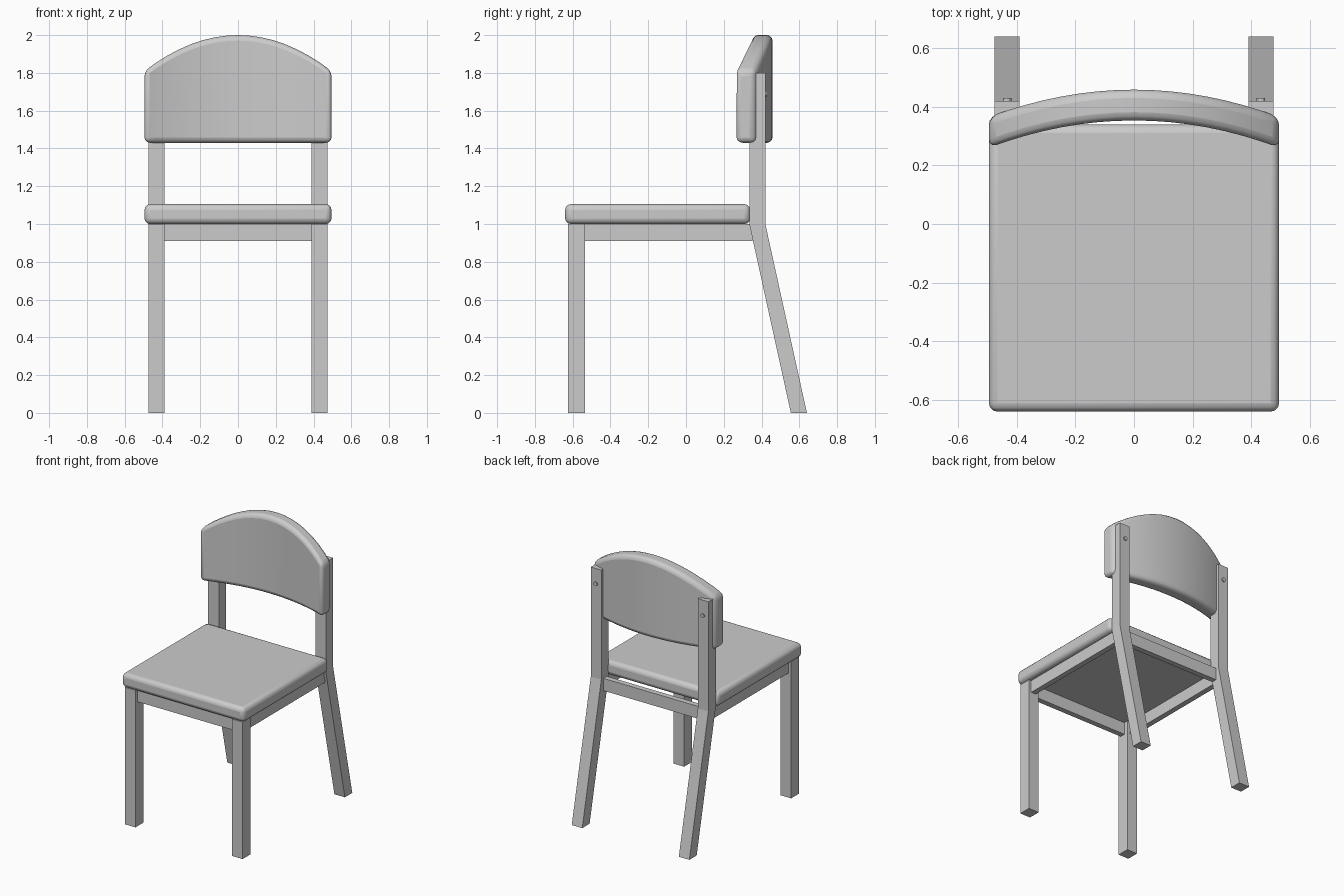
import bpy
import bmesh
import math
from mathutils import Matrix

if "Cube" in bpy.data.objects:
    bpy.data.objects.remove(bpy.data.objects["Cube"], do_unlink=True)

grey = bpy.data.materials.new("plain grey")
grey.use_nodes = True
grey.diffuse_color = (0.6, 0.6, 0.6, 1)
grey.node_tree.nodes["Principled BSDF"].inputs["Base Color"].default_value = (0.6, 0.6, 0.6, 1)


def finish(name, bm, bevel=0.0):
    bmesh.ops.recalc_face_normals(bm, faces=bm.faces)
    mesh = bpy.data.meshes.new(name)
    bm.to_mesh(mesh)
    bm.free()
    mesh.materials.append(grey)
    obj = bpy.data.objects.new(name, mesh)
    bpy.context.collection.objects.link(obj)
    if bevel:
        mod = obj.modifiers.new("rounded edges", "BEVEL")
        mod.width = bevel
        mod.segments = 3
        mod.limit_method = "ANGLE"
        mod.angle_limit = math.radians(40)
        bpy.ops.object.select_all(action="DESELECT")
        obj.select_set(True)
        bpy.context.view_layer.objects.active = obj
        bpy.ops.object.shade_smooth_by_angle(angle=math.radians(35))
    return obj


def box(name, x, y, z, bevel=0.0):
    bm = bmesh.new()
    bmesh.ops.create_cube(bm, size=1)
    for v in bm.verts:
        for i, (low, high) in enumerate((x, y, z)):
            v.co[i] = low if v.co[i] < 0 else high
    return finish(name, bm, bevel)


def extrude_side_profile(name, points, x0, x1):
    # Side outline in (y, z), pulled across x
    bm = bmesh.new()
    face = bm.faces.new([bm.verts.new((x0, y, z)) for y, z in points])
    new = bmesh.ops.extrude_face_region(bm, geom=[face])["geom"]
    moved = [g for g in new if isinstance(g, bmesh.types.BMVert)]
    bmesh.ops.translate(bm, verts=moved, vec=(x1 - x0, 0, 0))
    return finish(name, bm)


# Seat pad
box("seat", (-0.495, 0.495), (-0.64, 0.34), (1.0, 1.105), 0.03)

# Legs, side rails and screws for each side
back_leg_outline = [(0.555, 0), (0.64, 0), (0.42, 1.0), (0.42, 1.8), (0.335, 1.8), (0.335, 1.0)]
for side, s in (("left", 1), ("right", -1)):
    inner, outer = sorted((s * 0.39, s * 0.475))
    box(side + "_front_leg", (inner, outer), (-0.625, -0.535), (0, 1.0))
    extrude_side_profile(side + "_back_leg", back_leg_outline, inner, outer)
    rail = tuple(sorted((s * 0.415, s * 0.455)))
    box(side + "_side_rail", rail, (-0.535, 0.353), (0.91, 1.0))
    bm = bmesh.new()
    bmesh.ops.create_cone(bm, cap_ends=True, segments=12, radius1=0.014, radius2=0.014, depth=0.02,
                          matrix=Matrix.Translation((s * 0.4325, 0.42, 1.69)) @ Matrix.Rotation(math.pi / 2, 4, "X"))
    finish(side + "_screw", bm)

# Cross rails
box("front_rail", (-0.39, 0.39), (-0.605, -0.565), (0.91, 1.0))
box("back_rail", (-0.39, 0.39), (0.355, 0.395), (0.91, 1.0))

# Curved, arched backrest
bm = bmesh.new()
steps = 16
rings = []
for i in range(steps + 1):
    t = 2 * i / steps - 1
    x, y, top = 0.495 * t, 0.353 - 0.093 * t * t, 2.0 - 0.19 * t * t
    corners = [(y, 1.43), (y + 0.105, 1.43), (y + 0.105, top), (y, top)]
    rings.append([bm.verts.new((x, cy, cz)) for cy, cz in corners])
for a, b in zip(rings, rings[1:]):
    for j in range(4):
        k = (j + 1) % 4
        bm.faces.new((a[j], a[k], b[k], b[j]))
bm.faces.new(rings[0])
bm.faces.new(rings[-1])
finish("backrest", bm, 0.028)
